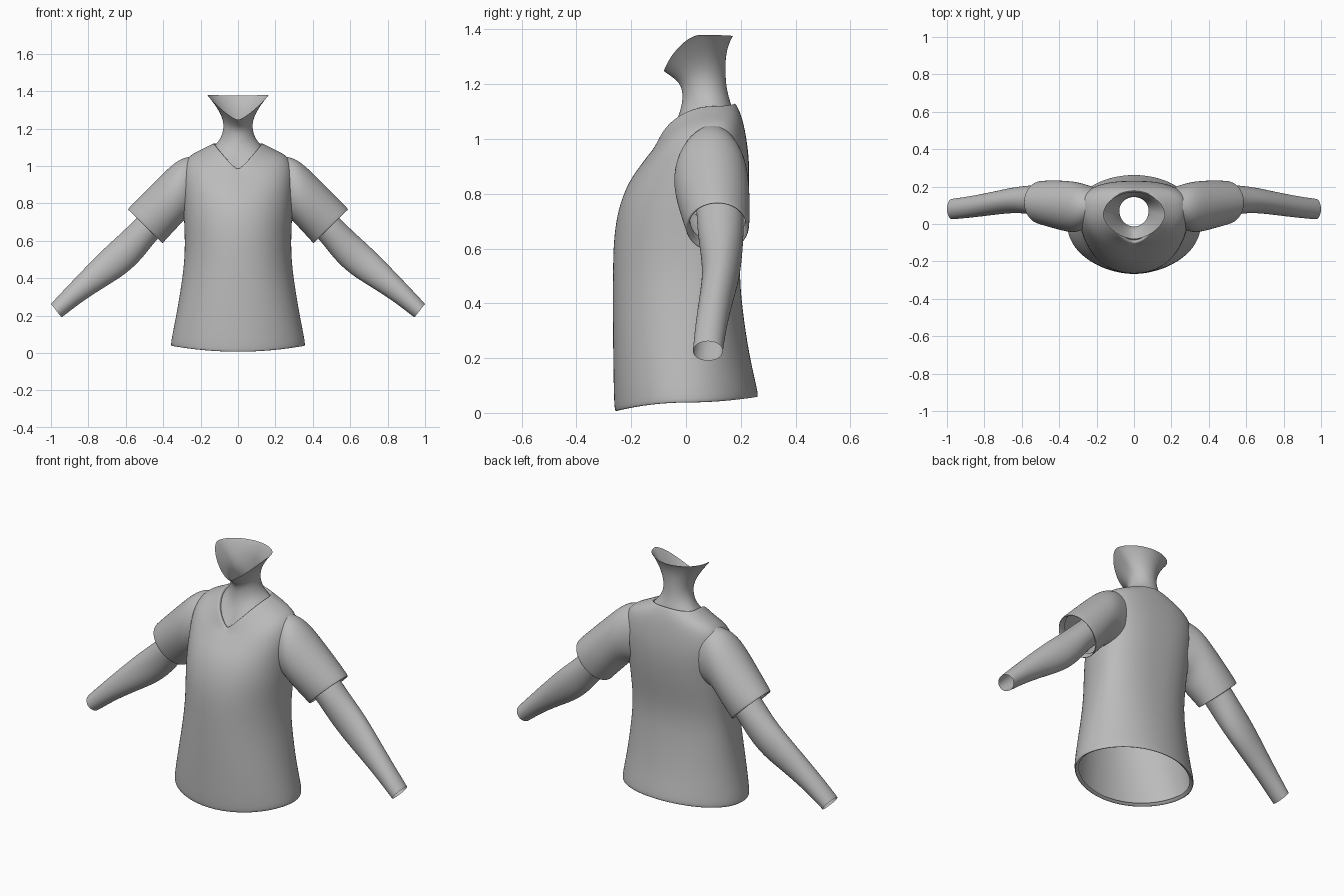
import bpy, math

grey = bpy.data.materials.new("plain grey")
grey.diffuse_color = (0.5, 0.5, 0.5, 1)


def power(v, n):
    return math.copysign(abs(v) ** n, v)


def loft(name, rings, mirror=False):
    """Skin a list of equal closed rings into an open smooth surface."""
    n = len(rings[0])
    verts = [p for r in rings for p in r]
    faces = [(k * n + i, k * n + (i + 1) % n, (k + 1) * n + (i + 1) % n, (k + 1) * n + i)
             for k in range(len(rings) - 1) for i in range(n)]
    mesh = bpy.data.meshes.new(name)
    mesh.from_pydata(verts, [], faces)
    mesh.materials.append(grey)
    mesh.shade_smooth()
    ob = bpy.data.objects.new(name, mesh)
    bpy.context.collection.objects.link(ob)
    if mirror:
        ob.modifiers.new("Mirror", 'MIRROR').use_mirror_merge = False
    sub = ob.modifiers.new("Smooth", 'SUBSURF')
    sub.levels = sub.render_levels = 2
    return ob


def body_ring(hw, yc, yf, yb, zs, zf, zb, nf=2.0, nb=2.0, p=2.0, seg=48):
    """Ring around the body: half width, centre/front/back y, side/front/back z."""
    pts = []
    for i in range(seg):
        t = 2 * math.pi * i / seg
        c, s = math.cos(t), math.sin(t)
        n, ye, ze = (nb, yb, zb) if s > 0 else (nf, yf, zf)
        pts.append((hw * power(c, 2 / n), yc + (ye - yc) * abs(s) ** (2 / n),
                    ze + (zs - ze) * abs(c) ** p))
    return pts


def limb_ring(xt, zt, xb, zb, y0, y1, seg=24):
    """Ring across a limb: upper and lower edge in x/z, and its y range."""
    pts = []
    for i in range(seg):
        t = 2 * math.pi * i / seg
        c, s = math.cos(t), -math.sin(t)
        pts.append(((xt + xb) / 2 + (xt - xb) / 2 * c,
                    (y0 + y1) / 2 + (y1 - y0) / 2 * s,
                    (zt + zb) / 2 + (zt - zb) / 2 * c))
    return pts


# Shirt body, from turned-in hem up to the V neckline
loft("shirt_body", [
    body_ring(.335, 0, -.240, .245, .050, .018, .070),
    body_ring(.355, 0, -.257, .260, .033, .002, .054),
    body_ring(.363, 0, -.263, .267, .045, .014, .064),
    body_ring(.330, 0, -.266, .232, .20, .19, .20, 2.1, 2.1),
    body_ring(.297, .02, -.268, .203, .40, .40, .40, 2.1, 2.2),
    body_ring(.285, .03, -.267, .195, .52, .52, .52, 2.1, 2.3),
    body_ring(.285, .04, -.265, .206, .63, .63, .63, 2.1, 2.4),
    body_ring(.290, .04, -.250, .223, .74, .74, .74, 2.1, 2.5),
    body_ring(.297, .06, -.213, .232, .85, .84, .85, 2.1, 2.5),
    body_ring(.303, .08, -.165, .230, .96, .905, .94, 2.1, 2.5),
    body_ring(.280, .10, -.135, .214, 1.048, .945, 1.045, 2.1, 2.4),
    body_ring(.200, .10, -.118, .197, 1.085, .963, 1.10, 2.0, 2.2, 1.6),
    body_ring(.137, .10, -.104, .182, 1.118, .979, 1.128, 2.0, 2.0, 1.2),
    body_ring(.129, .10, -.097, .176, 1.122, .983, 1.131, 2.0, 2.0, 1.2),
    body_ring(.122, .10, -.086, .168, 1.108, .972, 1.117, 2.0, 2.0, 1.2),
])

# Short sleeves with turned-in cuffs
loft("sleeves", [limb_ring(*r) for r in [
    (.22, 1.055, .22, .73, .00, .20),
    (.31, 1.047, .285, .715, -.048, .225),
    (.40, .962, .320, .675, -.043, .232),
    (.50, .862, .362, .630, -.022, .235),
    (.583, .778, .397, .592, -.004, .232),
    (.592, .766, .403, .583, .000, .230),
    (.580, .764, .409, .593, .012, .218),
    (.550, .790, .385, .620, .014, .216),
]], mirror=True)

# Forearms with open wrists
loft("arms", [limb_ring(*r) for r in [
    (.41, .85, .30, .74, .035, .212),
    (.545, .72, .435, .61, .040, .212),
    (.62, .645, .510, .505, .055, .206),
    (.70, .575, .600, .420, .060, .196),
    (.80, .475, .705, .357, .048, .172),
    (.90, .370, .835, .274, .034, .150),
    (.985, .280, .925, .203, .026, .137),
    (1.0, .262, .943, .190, .025, .135),
]], mirror=True)

# Neck, flaring into the open jaw line
loft("neck", [
    body_ring(.150, .10, -.110, .175, 1.085, .930, 1.09, p=1.2),
    body_ring(.122, .10, -.075, .167, 1.112, .990, 1.12, p=1.3),
    body_ring(.090, .08, -.022, .155, 1.150, 1.085, 1.155),
    body_ring(.076, .07, -.010, .146, 1.200, 1.155, 1.20),
    body_ring(.080, .07, -.018, .143, 1.250, 1.197, 1.26),
    body_ring(.110, .06, -.045, .147, 1.310, 1.222, 1.32, 1.9, 2, 1.7),
    body_ring(.158, .05, -.076, .165, 1.372, 1.242, 1.366, 1.7, 1.9, 1.6),
    body_ring(.166, .05, -.081, .172, 1.380, 1.246, 1.376, 1.7, 1.9, 1.6),
])
